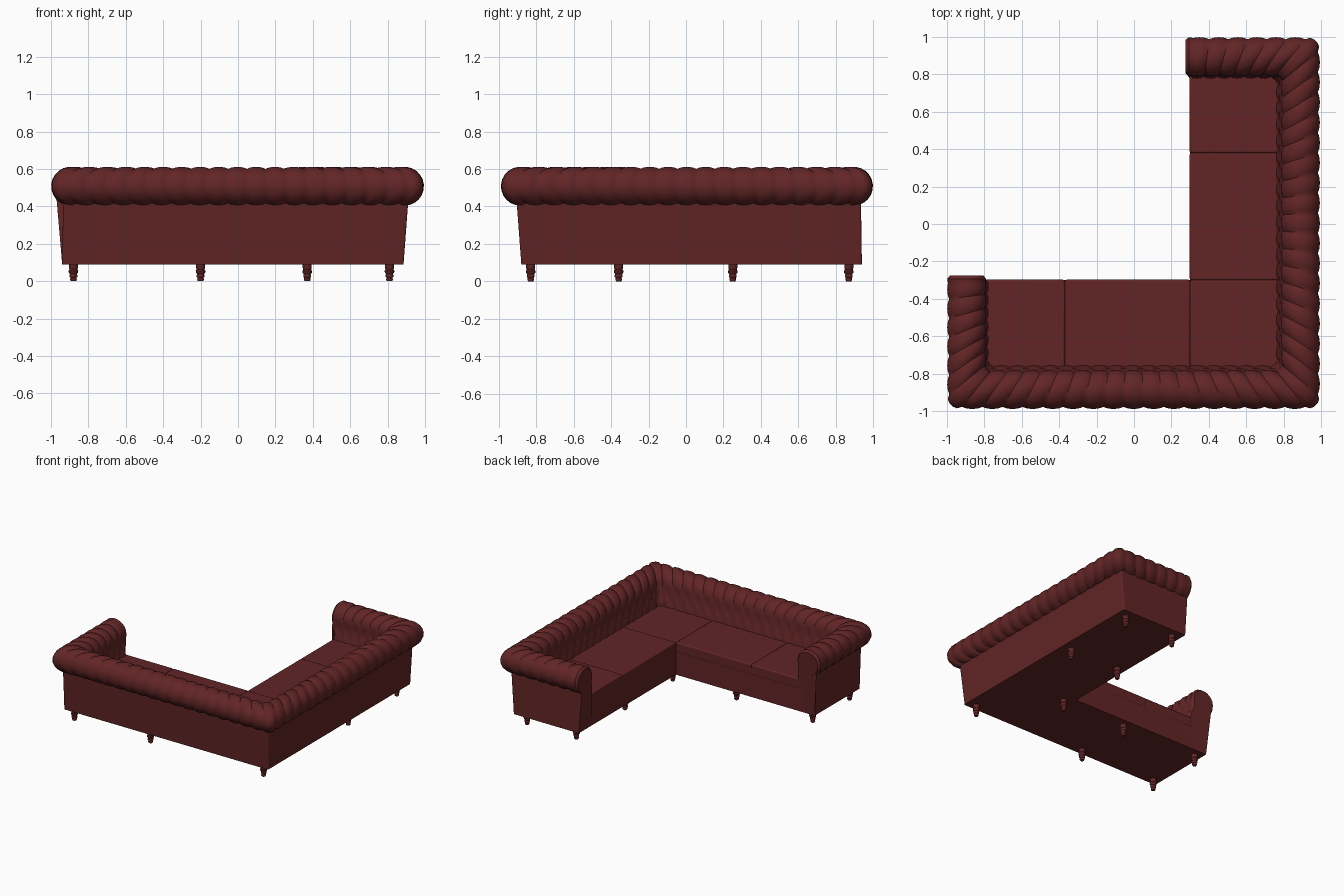
import bpy, bmesh, math
from mathutils import Vector

if "Cube" in bpy.data.objects:
    bpy.data.objects.remove(bpy.data.objects["Cube"])

leather = bpy.data.materials.new("dark red leather")
leather.diffuse_color = (0.122, 0.0185, 0.019, 1)
leather.use_nodes = True
leather.node_tree.nodes["Principled BSDF"].inputs["Base Color"].default_value = leather.diffuse_color


def make(name, bm, angle=40, bevel=0):
    bmesh.ops.recalc_face_normals(bm, faces=bm.faces)
    me = bpy.data.meshes.new(name)
    bm.to_mesh(me)
    bm.free()
    me.materials.append(leather)
    ob = bpy.data.objects.new(name, me)
    bpy.context.collection.objects.link(ob)
    if bevel:
        m = ob.modifiers.new("soft edges", 'BEVEL')
        m.width, m.segments = bevel, 3
    bpy.ops.object.select_all(action='DESELECT')
    ob.select_set(True)
    bpy.context.view_layer.objects.active = ob
    bpy.ops.object.shade_smooth_by_angle(angle=math.radians(angle))
    return ob


def box(name, x0, x1, y0, y1, z0, z1, bevel=0):
    bm = bmesh.new()
    bmesh.ops.create_cube(bm, size=1)
    for v in bm.verts:
        v.co = ((x0 + x1) / 2 + v.co.x * (x1 - x0), (y0 + y1) / 2 + v.co.y * (y1 - y0),
                (z0 + z1) / 2 + v.co.z * (z1 - z0))
    return make(name, bm, 40, bevel)


# Cross-section of back and arms: (offset for arm, offset for back, z, corner radius, bump d, bump z, row)
ROLL_Z, ROLL_R = 0.508, 0.104
prof = [(-.12, -.13, .09, .02, 0, 0, 0), (-.12, -.13, .32, .02, 0, 0, 0)]
for i, (da, db, z) in enumerate([(-.115, -.128, .36), (-.108, -.12, .395), (-.1, -.112, .43), (-.098, -.106, .465)]):
    prof.append((da, db, z, .03, -1, 0, i // 2))
for i in range(17):
    a = math.radians(180 - i * 255 / 16)
    c, s = math.cos(a), math.sin(a)
    prof.append((ROLL_R * c, ROLL_R * c, ROLL_Z + ROLL_R * s, .05 + .03 * c, c, s, 0))
prof += [(.04, .02, .425, .012, 0, 0, 0), (.045, -.005, .09, .012, 0, 0, 0)]

path = [Vector(p) for p in [(-.895, -.30), (-.895, -.885), (.89, -.885), (.89, .895), (.30, .895)]]
dirs = [(path[i + 1] - path[i]).normalized() for i in range(4)]
nrm = [Vector((d.y, -d.x)) for d in dirs]
arm = [True, False, False, True]
bumps = [6, 17, 17, 6]
STEP, AMP = 6, 0.011


def off(p, seg):
    return p[0] if arm[seg] else p[1]


def corner(k, p):
    return path[k] + nrm[k - 1] * off(p, k - 1) + nrm[k] * off(p, k)


def end_ring(k, seg, sign, shrink, push):
    """Ring at an arm front; the roll stands slightly proud of the panel."""
    ring = []
    for p in prof:
        roll = p[4] or p[5]
        d, z = off(p, seg), p[2]
        if roll:
            d *= shrink
            z = ROLL_Z + (z - ROLL_Z) * shrink if z > .46 else z
        q = path[k] + nrm[seg] * d + dirs[seg] * sign * ((.025 if z > .40 else 0) + push)
        ring.append((q.x, q.y, z))
    return ring


# Sweep the section round the U-shaped path with tufted bumps and rounded corners
rings = [end_ring(0, 0, -1, .86, 0), end_ring(0, 0, -1, 1, -.018)]
for s in range(4):
    n = bumps[s] * STEP
    for t in range(1 if s == 0 else 0, n if s == 3 else n + 1):
        ring = []
        for p in prof:
            a = path[0] + nrm[0] * off(p, 0) if s == 0 else corner(s, p) + dirs[s] * p[3]
            b = path[4] + nrm[3] * off(p, 3) if s == 3 else corner(s + 1, p) - dirs[s] * p[3]
            h = AMP * (abs(math.sin(math.pi * (t / STEP + .5 * p[6]))) ** .7 - 1)
            q = a.lerp(b, t / n) + nrm[s] * h * p[4]
            ring.append((q.x, q.y, p[2] + h * p[5]))
        rings.append(ring)
    if s < 3:
        for t in (.2, .4, .6, .8):
            ring = []
            for p in prof:
                c = corner(s + 1, p)
                a, b = c - dirs[s] * p[3], c + dirs[s + 1] * p[3]
                q = a * (1 - t) ** 2 + c * 2 * t * (1 - t) + b * t * t
                ring.append((q.x, q.y, p[2]))
            rings.append(ring)
rings += [end_ring(4, 3, 1, 1, -.018), end_ring(4, 3, 1, .86, 0)]

bm = bmesh.new()
vr = [[bm.verts.new(c) for c in r] for r in rings]
m = len(prof)
for r0, r1 in zip(vr, vr[1:]):
    for j in range(m):
        bm.faces.new((r0[j], r0[(j + 1) % m], r1[(j + 1) % m], r1[j]))
bm.faces.new(vr[0])
bm.faces.new(vr[-1][::-1])
make("rolled back and arms", bm, 45)

# Seat base, one box per wing
box("seat base front wing", -.85, .85, -.85, -.30, .09, .325)
box("seat base side wing", .30, .85, -.31, .85, .09, .325)

# Seat cushions
F = .302
for name, x0, x1, y0, y1 in [
        ("cushion left", -.80, -.37, -.80, -F + .004), ("cushion middle", -.37, .30, -.80, -F + .004),
        ("cushion corner", .30, .80, -.80, -.30),
        ("cushion side", F - .004, .80, -.30, .38), ("cushion far", F - .004, .80, .38, .80)]:
    box(name, x0, x1, y0, y1, .27, .352, .009)

# Turned feet
foot = [(0, 0), (.014, 0), (.018, .008), (.016, .018), (.021, .024), (.021, .034), (.018, .038),
        (.025, .046), (.026, .056), (.021, .062), (.024, .07), (.024, .095), (0, .095)]
spots = [(x, y) for x in (-.88, -.2) for y in (-.83, -.36)] + [(.81, -.83), (.37, -.36)]
spots += [(x, y) for x in (.37, .81) for y in (.25, .87)]
for i, (x, y) in enumerate(spots):
    bm = bmesh.new()
    vs = [bm.verts.new((x + r, y, z)) for r, z in foot]
    es = [bm.edges.new(e) for e in zip(vs, vs[1:])]
    bmesh.ops.spin(bm, geom=vs + es, cent=(x, y, 0), axis=(0, 0, 1), angle=2 * math.pi, steps=16)
    bmesh.ops.remove_doubles(bm, verts=bm.verts, dist=.0005)
    make("turned foot %d" % (i + 1), bm, 40)
